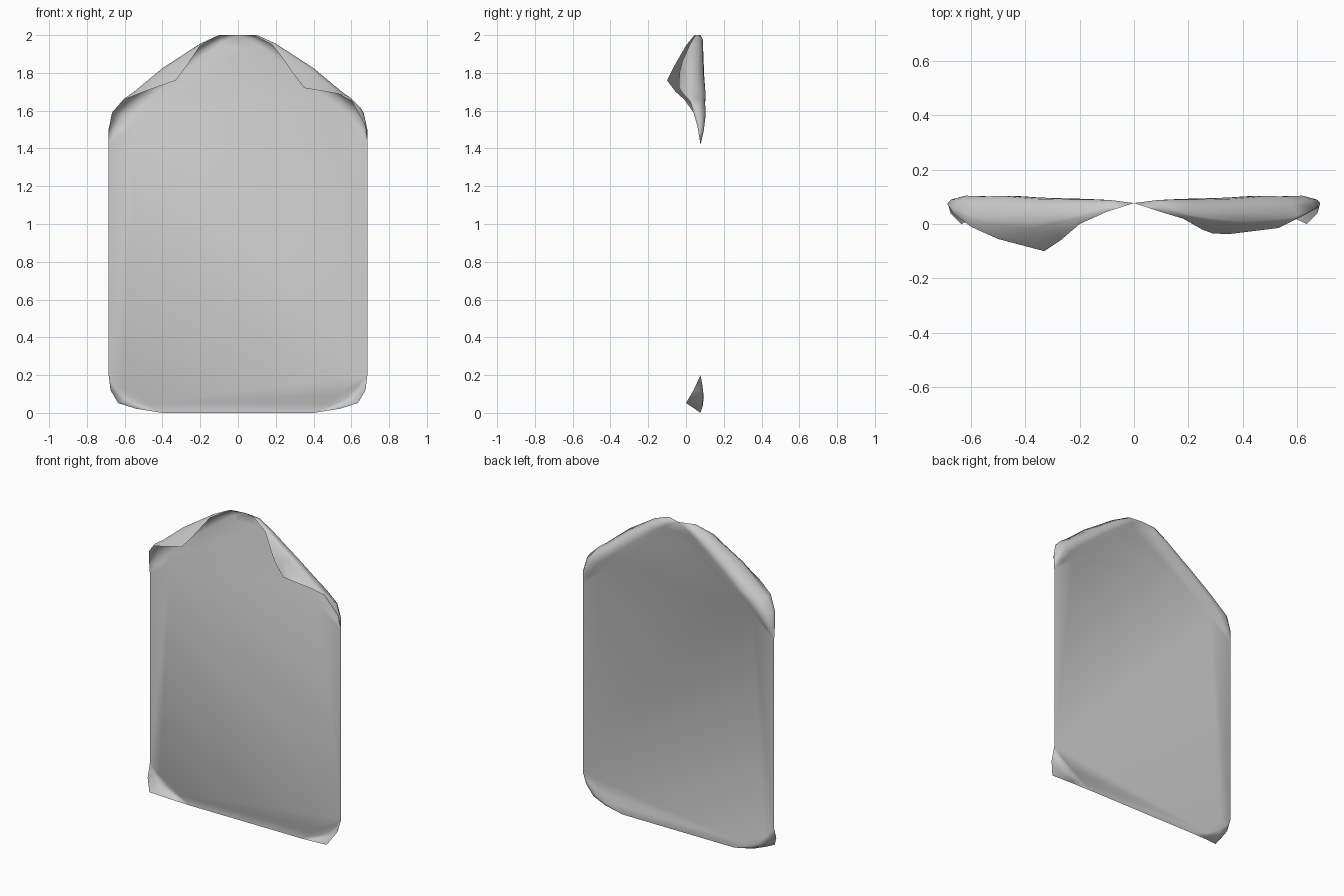
import bpy
import bmesh
from mathutils import Vector

cube = bpy.data.objects.get("Cube")
if cube:
    bpy.data.objects.remove(cube, do_unlink=True)

SHEET_Y = 0.077
HALF_W = 0.685
STEPS = 4

grey = bpy.data.materials.new("paper_grey")
grey.use_nodes = True
colour = (0.6, 0.6, 0.6, 1)
grey.diffuse_color = colour
grey.node_tree.nodes["Principled BSDF"].inputs["Base Color"].default_value = colour

bm = bmesh.new()


def bezier(a, b, c):
    """Points after a on a quadratic curve from a to c."""
    ts = [(i + 1) / STEPS for i in range(STEPS)]
    return [a * (1 - t) ** 2 + b * (2 * t * (1 - t)) + c * t * t for t in ts]


def curl(start, end, rim, ridge=None):
    """Curled corner between a straight crease and its free rim; returns the crease points."""
    a, b = (Vector((x, SHEET_Y, z)) for x, z in (start, end))
    n = len(rim) + 1
    crease = [a.lerp(b, i / n) for i in range(n + 1)]
    rows = [[a] * (STEPS * (2 if ridge else 1) + 1)]
    for i, tip in enumerate(rim):
        c, e = crease[i + 1], Vector(tip)
        r = Vector(ridge[i]) if ridge else e
        # The paper bows backward before it rolls forward
        bow = c.lerp(r, 0.8)
        bow.y = SHEET_Y + 0.45 * (r - c).length
        row = [c] + bezier(c, bow, r)
        if ridge:
            out = Vector((r.x - c.x, 0, r.z - c.z)).normalized()
            row += bezier(r, (r + e) / 2 + out * 0.15 * (e - r).length, e)
        rows.append(row)
    rows.append([b] * len(rows[0]))
    grid = [[bm.verts.new(p) for p in row] for row in rows]
    for p, q in zip(grid, grid[1:]):
        for k in range(len(p) - 1):
            bm.faces.new((p[k], p[k + 1], q[k + 1], q[k]))
    return crease


def flip(points):
    return [(-x, y, z) for x, y, z in points]


# Outer ridge of the rolled top corners
ridge = [(-0.1, 0.06, 2.0), (-0.2, 0.035, 1.955), (-0.3, 0.02, 1.89), (-0.4, 0.01, 1.825),
         (-0.55, 0.02, 1.70), (-0.6, 0.03, 1.665), (-0.665, 0.06, 1.59), (-HALF_W, 0.075, 1.5)]
# Free rims of the two top corners
right_rim = [(-0.1, 0.045, 2.0), (-0.2, 0.0, 1.945), (-0.27, -0.06, 1.84), (-0.33, -0.1, 1.76),
             (-0.5, -0.055, 1.70), (-0.6, -0.01, 1.66), (-0.665, 0.04, 1.59), (-HALF_W, 0.07, 1.5)]
left_rim = [(0.08, 0.05, 2.0), (0.18, 0.02, 1.95), (0.25, -0.02, 1.86), (0.29, -0.035, 1.80),
            (0.35, -0.037, 1.72), (0.53, -0.015, 1.69), (0.6, 0.02, 1.655), (0.675, 0.06, 1.52)]
# Lifted rim of a bottom corner
low_rim = [(-0.54, 0.045, 0.022), (-0.635, 0.0, 0.052), (-0.675, 0.04, 0.12)]

apex = (0, 2)
top_right = curl(apex, (-HALF_W, 1.42), right_rim, ridge)
top_left = curl(apex, (HALF_W, 1.42), left_rim, flip(ridge))
low_right = curl((-0.4, 0), (-HALF_W, 0.2), low_rim)
low_left = curl((0.4, 0), (HALF_W, 0.2), flip(low_rim))

# Flat middle of the sheet, welded to the curls along the creases
outline = top_right + low_right[::-1] + low_left + top_left[:0:-1]
bm.faces.new([bm.verts.new(p) for p in outline])
bmesh.ops.remove_doubles(bm, verts=bm.verts, dist=0.0005)
bmesh.ops.recalc_face_normals(bm, faces=bm.faces)
middle = max(bm.faces, key=lambda f: f.calc_area())
if middle.normal.y > 0:
    bmesh.ops.reverse_faces(bm, faces=bm.faces)
for face in bm.faces:
    face.smooth = True

mesh = bpy.data.meshes.new("paper_sheet")
bm.to_mesh(mesh)
bm.free()
mesh.materials.append(grey)
sheet = bpy.data.objects.new("paper_sheet", mesh)
bpy.context.collection.objects.link(sheet)
